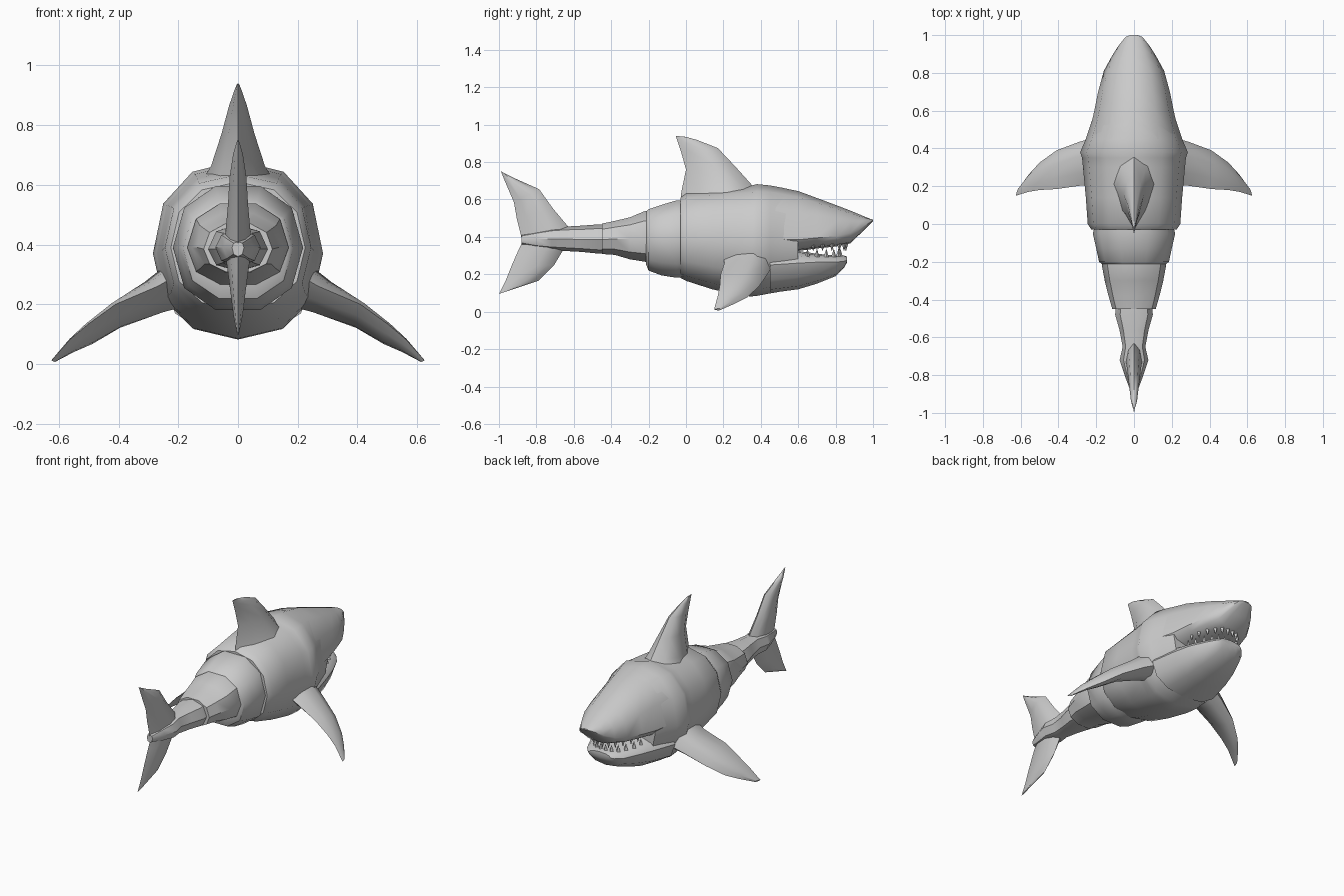
import bpy, bmesh, math
from mathutils import Vector, Matrix


def finish(name, bm, angle=40):
    bmesh.ops.recalc_face_normals(bm, faces=bm.faces)
    me = bpy.data.meshes.new(name)
    bm.to_mesh(me)
    bm.free()
    ob = bpy.data.objects.new(name, me)
    bpy.context.collection.objects.link(ob)
    bpy.ops.object.select_all(action='DESELECT')
    ob.select_set(True)
    bpy.context.view_layer.objects.active = ob
    bpy.ops.object.shade_smooth_by_angle(angle=math.radians(angle))
    return ob


def skin(name, rings, angle=40):
    """Bridge equal-sized rings of points and cap both ends."""
    bm = bmesh.new()
    vs = [[bm.verts.new(p) for p in r] for r in rings]
    n = len(vs[0])
    for a, b in zip(vs, vs[1:]):
        for i in range(n):
            j = (i + 1) % n
            bm.faces.new((a[i], a[j], b[j], b[i]))
    bm.faces.new(vs[0])
    bm.faces.new(vs[-1])
    return finish(name, bm, angle)


def body_loft(name, sections, n=12, power=0.9, angle=40):
    """Sections: y, half width, bottom z, widest z, top z."""
    rings = []
    for y, w, zb, zm, zt in sections:
        ring = []
        for i in range(n):
            a = 2 * math.pi * i / n
            c, s = math.cos(a), math.sin(a)
            x = math.copysign(abs(c) ** power, c) * w
            z = zm + math.copysign(abs(s) ** power, s) * ((zt - zm) if s > 0 else (zm - zb))
            ring.append((x, y, z))
        rings.append(ring)
    return skin(name, rings, angle)


def fin(name, sections, normal, side=1):
    """Sections: leading point, trailing point, half thickness."""
    nrm = Vector(normal).normalized()
    shape = [(0, 0), (.15, .7), (.4, 1), (.75, .6), (1, 0), (.75, -.6), (.4, -1), (.15, -.7)]
    rings = []
    for lead, trail, t in sections:
        a, b = Vector(lead), Vector(trail)
        pts = [a.lerp(b, u) + nrm * t * v for u, v in shape]
        rings.append([(p.x * side, p.y, p.z) for p in pts])
    return skin(name, rings, 50)


# Trunk
body_loft("trunk", [
    (-.03, .225, .18, .39, .61), (0, .245, .165, .39, .635), (.14, .255, .12, .38, .655),
    (.3, .27, .085, .37, .672), (.35, .275, .082, .37, .675), (.38, .285, .085, .37, .682),
    (.45, .255, .098, .37, .675), (.52, .232, .11, .37, .662), (.6, .205, .125, .365, .643)])

# Upper head and snout
body_loft("upper_head", [
    (.45, .245, .3, .39, .674), (.6, .21, .325, .385, .645), (.7, .19, .338, .395, .608),
    (.81, .16, .35, .405, .567), (.88, .122, .366, .422, .54), (.94, .085, .425, .45, .515),
    (.99, .045, .475, .482, .495), (1.0, .02, .485, .488, .492)])

# Lower jaw
body_loft("lower_jaw", [
    (.45, .24, .1, .25, .34), (.6, .205, .12, .26, .325), (.7, .175, .15, .265, .31),
    (.8, .13, .19, .265, .3), (.845, .095, .235, .27, .3), (.86, .075, .262, .275, .295)])

# Teeth: two rows following the mouth
bm = bmesh.new()
for side in (-1, 1):
    for y, x in ((.68, .165), (.73, .15), (.78, .125), (.82, .095), (.845, .06), (.855, .02)):
        for z, flip in ((.345, 1), (.315, 0)):
            mat = Matrix.Translation((side * x * .85, y - .03 * (1 - flip), z)) @ \
                Matrix.Rotation(math.pi * flip, 4, 'X')
            bmesh.ops.create_cone(bm, cap_ends=True, segments=4, radius1=.014,
                                  radius2=0, depth=.045, matrix=mat)
finish("teeth", bm, 20)

# Overlapping rear body segments
body_loft("rear_segment", [
    (.02, .2, .18, .39, .6), (-.05, .218, .172, .39, .605), (-.13, .2, .185, .39, .58),
    (-.2, .185, .212, .39, .555), (-.215, .165, .25, .39, .54)], n=10)
body_loft("tail_base", [
    (-.17, .165, .24, .39, .54), (-.22, .17, .262, .39, .545), (-.3, .155, .275, .39, .51),
    (-.38, .135, .3, .39, .49), (-.45, .115, .305, .385, .475)], n=10)
body_loft("tail_stem", [
    (-.43, .095, .31, .385, .468), (-.48, .1, .312, .385, .466), (-.56, .077, .32, .385, .46),
    (-.65, .06, .325, .39, .455), (-.72, .076, .33, .39, .448), (-.8, .05, .34, .39, .43),
    (-.88, .02, .36, .39, .41)], n=8)

# Dorsal fin
fin("dorsal_fin", [
    ((0, .4, .62), (0, -.03, .56), .13), ((0, .35, .68), (0, -.025, .64), .09),
    ((0, .26, .78), (0, 0, .76), .055), ((0, .17, .875), (0, -.025, .85), .03),
    ((0, .06, .918), (0, -.045, .91), .013), ((0, .0, .935), (0, -.055, .94), .004)], (1, 0, 0))

# Tail fin, top tip to bottom tip
fin("tail_fin", [
    ((0, -.97, .74), (0, -.99, .752), .004), ((0, -.92, .715), (0, -.965, .69), .016),
    ((0, -.785, .655), (0, -.92, .585), .028), ((0, -.71, .55), (0, -.905, .5), .034),
    ((0, -.63, .455), (0, -.885, .42), .042), ((0, -.62, .39), (0, -.875, .37), .045),
    ((0, -.66, .325), (0, -.9, .32), .036), ((0, -.705, .25), (0, -.935, .24), .026),
    ((0, -.79, .165), (0, -.965, .165), .016), ((0, -.95, .112), (0, -1.0, .095), .004)], (1, 0, 0))

# Pectoral fins
for side, label in ((1, "right"), (-1, "left")):
    fin(label + "_pectoral_fin", [
        ((.2, .46, .24), (.2, .2, .3), .08), ((.29, .435, .2), (.27, .205, .26), .06),
        ((.41, .39, .135), (.41, .185, .2), .04), ((.5, .325, .075), (.5, .18, .135), .03),
        ((.555, .265, .045), (.56, .17, .085), .018), ((.61, .19, .012), (.625, .15, .012), .006)],
        (.5, .15, .8), side)
